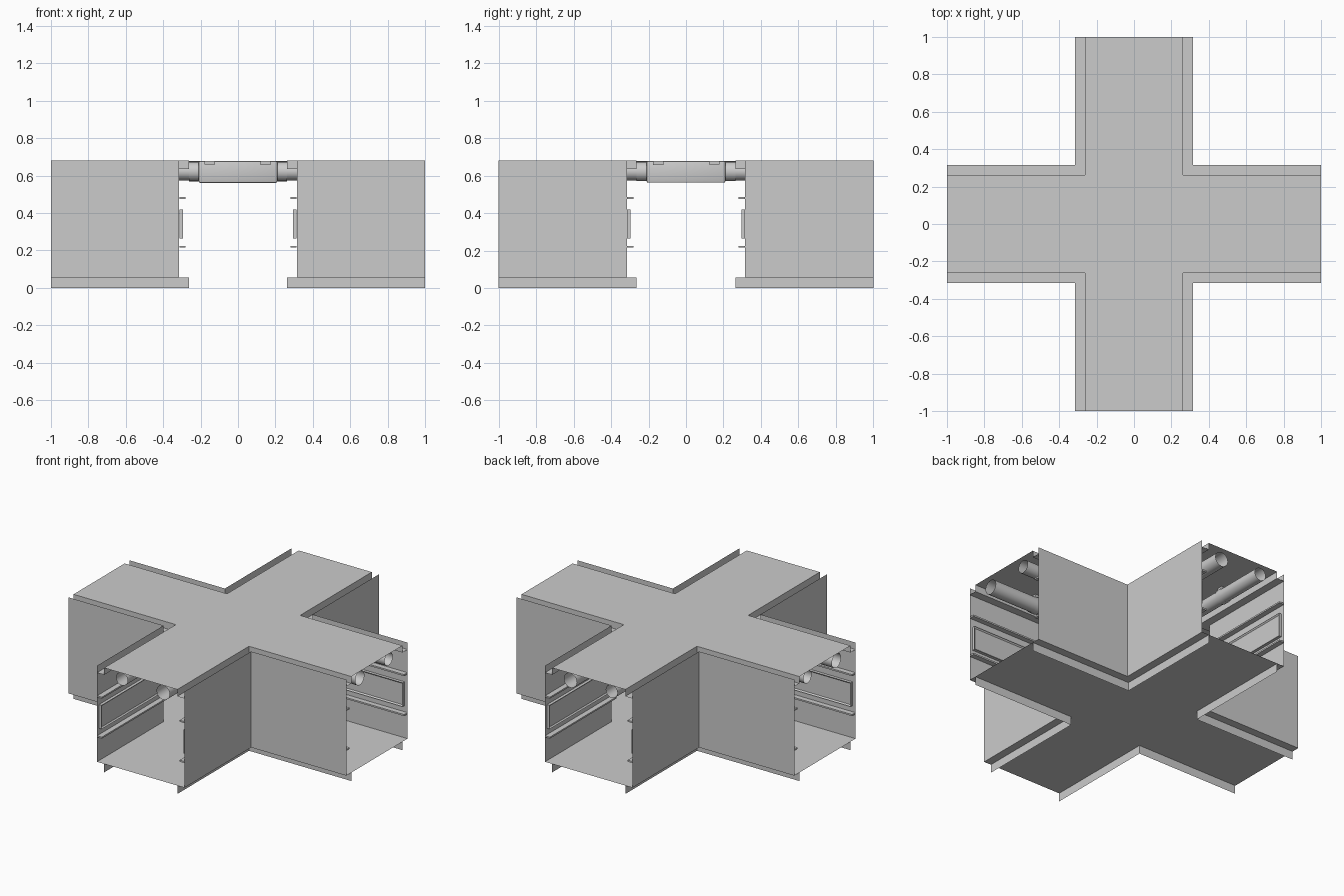
import bpy, bmesh, math
from mathutils import Matrix, Vector

cube = bpy.data.objects.get("Cube")
if cube:
    bpy.data.objects.remove(cube, do_unlink=True)

grey = bpy.data.materials.new("light_grey")
grey.use_nodes = True
COLOUR = (0.6, 0.6, 0.6, 1)
grey.diffuse_color = COLOUR
grey.node_tree.nodes["Principled BSDF"].inputs["Base Color"].default_value = COLOUR

WALL, LIP, END = 0.315, 0.263, 1.0
TOP, FLOOR, LEDGE = 0.68, 0.055, 0.635
TURNS = [Matrix.Rotation(i * math.pi / 2, 4, 'Z') for i in range(4)]


def finish(name, bm, smooth=False):
    mesh = bpy.data.meshes.new(name)
    bm.to_mesh(mesh)
    bm.free()
    mesh.materials.append(grey)
    ob = bpy.data.objects.new(name, mesh)
    bpy.context.collection.objects.link(ob)
    if smooth:
        bpy.ops.object.select_all(action='DESELECT')
        ob.select_set(True)
        bpy.context.view_layer.objects.active = ob
        bpy.ops.object.shade_smooth_by_angle(angle=math.radians(35))
    return ob


def cross_sheet(name, w, z, up):
    """Flat plus-shaped sheet."""
    bm = bmesh.new()
    pts = [t @ Vector(p) for t in TURNS for p in ((END, -w, z), (END, w, z), (w, w, z))]
    face = bm.faces.new([bm.verts.new(p) for p in pts])
    face.normal_update()
    if (face.normal.z > 0) != up:
        face.normal_flip()
    bmesh.ops.triangulate(bm, faces=[face])
    finish(name, bm)


def corner_sweep(name, profile):
    """Sweep a (distance, height) profile round all four inner corners."""
    bm = bmesh.new()
    for t in TURNS:
        rows = [[bm.verts.new(t @ Vector(p)) for p in ((END, w, z), (w, w, z), (w, END, z))]
                for w, z in profile]
        for a, b in zip(rows, rows[1:]):
            for i in range(2):
                bm.faces.new((a[i], a[i + 1], b[i + 1], b[i]))
    finish(name, bm)


def add_box(bm, lo, hi, turn=Matrix()):
    lo, hi = Vector(lo), Vector(hi)
    m = turn @ Matrix.Translation((lo + hi) / 2) @ Matrix.Diagonal((*(hi - lo), 1))
    return bmesh.ops.create_cube(bm, size=1, matrix=m)["verts"]


def add_tube(bm, x, z, r, y0, y1, turn):
    m = turn @ Matrix.Translation((x, (y0 + y1) / 2, z)) @ Matrix.Rotation(math.pi / 2, 4, 'X')
    bmesh.ops.create_cone(bm, cap_ends=False, segments=24, radius1=r, radius2=r,
                          depth=y1 - y0, matrix=m)


# Shell: ceiling, floor, walls and folded edges
cross_sheet("ceiling", LIP, TOP, True)
cross_sheet("floor", WALL, FLOOR, True)
corner_sweep("outer_walls", [(WALL, FLOOR), (WALL, TOP)])
corner_sweep("ceiling_gutter", [(LIP, TOP), (LIP, LEDGE), (WALL, LEDGE)])
corner_sweep("floor_skirt", [(LIP, 0), (LIP, FLOOR)])

# Rails and framed panels on the inside of every wall
rails, panels = bmesh.new(), bmesh.new()
for turn in TURNS:
    for side in (-1, 1):
        inner, face_x, back = side * 0.28, side * 0.295, side * (WALL - 0.001)
        for z in (0.22, 0.48):
            x0, x1 = sorted((inner, back))
            add_box(rails, (x0, WALL, z - 0.005), (x1, END, z + 0.005), turn)
        x0, x1 = sorted((face_x, back))
        verts = add_box(panels, (x0, 0.34, 0.265), (x1, 0.98, 0.42), turn)
        # recess the middle of the face that looks into the corridor
        facing = turn.to_3x3() @ Vector((-side, 0, 0))
        panels.normal_update()
        front = [f for f in {f for v in verts for f in v.link_faces} if f.normal.dot(facing) > 0.9]
        bmesh.ops.inset_region(panels, faces=front, thickness=0.012)
        bmesh.ops.translate(panels, verts=front[0].verts[:], vec=facing * -0.008)
finish("wall_rails", rails)
finish("wall_panels", panels)

# Ceiling pipes with collars and hangers: a thin and a thick one in each arm
pipes, collars, hangers = bmesh.new(), bmesh.new(), bmesh.new()
for i, turn in enumerate(TURNS):
    flip = 1 if i in (0, 3) else -1
    for x, z, r in ((-0.15, 0.63, 0.042), (0.147, 0.622, 0.047)):
        x *= flip
        add_tube(pipes, x, z, r, 0.2, 0.98, turn)
        add_tube(collars, x, z, r + 0.005, 0.2, LIP, turn)
        add_tube(collars, x, z, r + 0.004, 0.62, 0.66, turn)
        add_box(hangers, (x - 0.028, 0.62, z + r - 0.012), (x + 0.028, 0.66, TOP - 0.001), turn)
finish("ceiling_pipes", pipes, True)
finish("pipe_collars", collars, True)
finish("pipe_hangers", hangers)

# Junction box where the pipes meet
bm = bmesh.new()
add_box(bm, (-0.21, -0.21, 0.562), (0.21, 0.21, TOP - 0.002))
bmesh.ops.bevel(bm, geom=bm.edges[:], offset=0.008, segments=2, affect='EDGES', profile=0.5)
finish("junction_box", bm, True)
